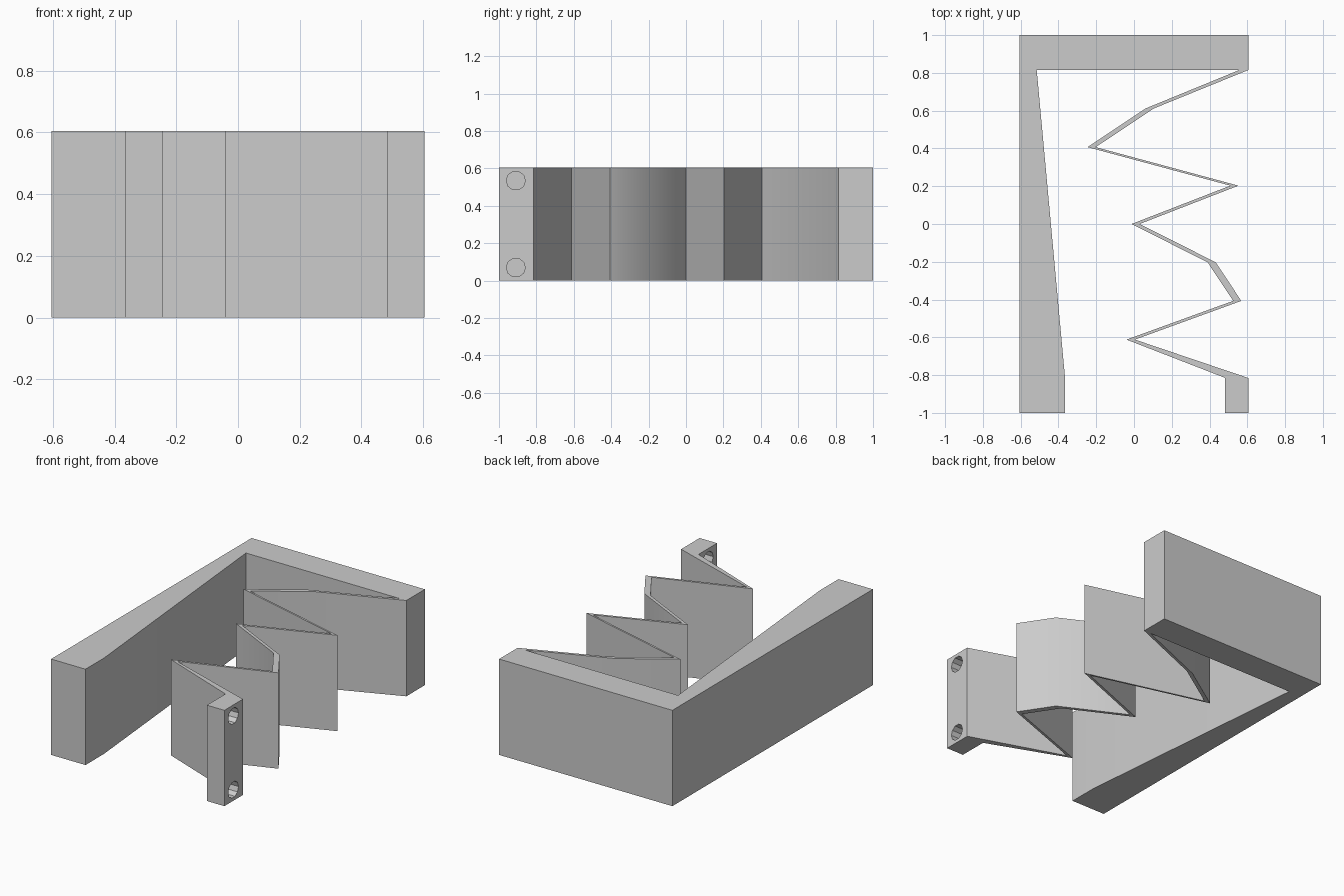
import bpy, bmesh, math
from mathutils import Matrix

cube = bpy.data.objects.get("Cube")
if cube:
    bpy.data.objects.remove(cube, do_unlink=True)

HEIGHT = 0.605
SIDE = 0.605

grey = bpy.data.materials.new("plain grey")
grey.use_nodes = True
GREY = (0.6, 0.6, 0.6, 1)
grey.diffuse_color = GREY
grey.node_tree.nodes["Principled BSDF"].inputs["Base Color"].default_value = GREY


def make_object(name, bm):
    bmesh.ops.recalc_face_normals(bm, faces=bm.faces)
    mesh = bpy.data.meshes.new(name)
    bm.to_mesh(mesh)
    bm.free()
    mesh.materials.append(grey)
    obj = bpy.data.objects.new(name, mesh)
    bpy.context.collection.objects.link(obj)
    return obj


def extrude_profile(name, points):
    bm = bmesh.new()
    face = bm.faces.new([bm.verts.new((x, y, 0)) for x, y in points])
    top = bmesh.ops.extrude_face_region(bm, geom=[face])["geom"]
    verts = [v for v in top if isinstance(v, bmesh.types.BMVert)]
    bmesh.ops.translate(bm, verts=verts, vec=(0, 0, HEIGHT))
    return make_object(name, bm)


# Zigzag spring: left and right x at each fold, from the foot to the back wall
folds = [
    (0.483, SIDE, -0.815),
    (-0.04, 0.005, -0.612),
    (0.525, 0.568, -0.407),
    (0.39, 0.433, -0.203),
    (-0.013, 0.03, 0.0),
    (0.51, 0.553, 0.203),
    (-0.246, -0.203, 0.407),
    (0.062, 0.106, 0.612),
    (0.557, SIDE, 0.815),
]
left_run = [(l, y) for l, r, y in folds]
right_run = [(r, y) for l, r, y in folds]

# One outline: tapered arm, back wall, spring and square foot
arm = [(-0.515, 0.815), (-0.365, -0.815), (-0.365, -1), (-SIDE, -1)]
wall = [(-SIDE, 1), (SIDE, 1)]
foot = [(SIDE, -1), (0.483, -1)]
bracket = extrude_profile(
    "spring_bracket", arm + wall + right_run[::-1] + foot + left_run[:-1] + left_run[-1:])

# Two screw holes through the foot
bm = bmesh.new()
for z in (0.07, HEIGHT - 0.07):
    bmesh.ops.create_cone(
        bm, cap_ends=True, segments=10, radius1=0.051, radius2=0.051, depth=0.3,
        matrix=Matrix.Translation((0.545, -0.91, z)) @ Matrix.Rotation(math.pi / 2, 4, "Y"))
cutter = make_object("screw_hole_cutter", bm)
cutter.hide_render = True

cut = bracket.modifiers.new("screw holes", "BOOLEAN")
cut.operation = "DIFFERENCE"
cut.solver = "EXACT"
cut.object = cutter
bpy.ops.object.select_all(action="DESELECT")
bracket.select_set(True)
bpy.context.view_layer.objects.active = bracket
bpy.ops.object.modifier_apply(modifier=cut.name)
bpy.data.objects.remove(cutter, do_unlink=True)

# Soften only the shallow bends
bpy.ops.object.shade_smooth_by_angle(angle=math.radians(30))
